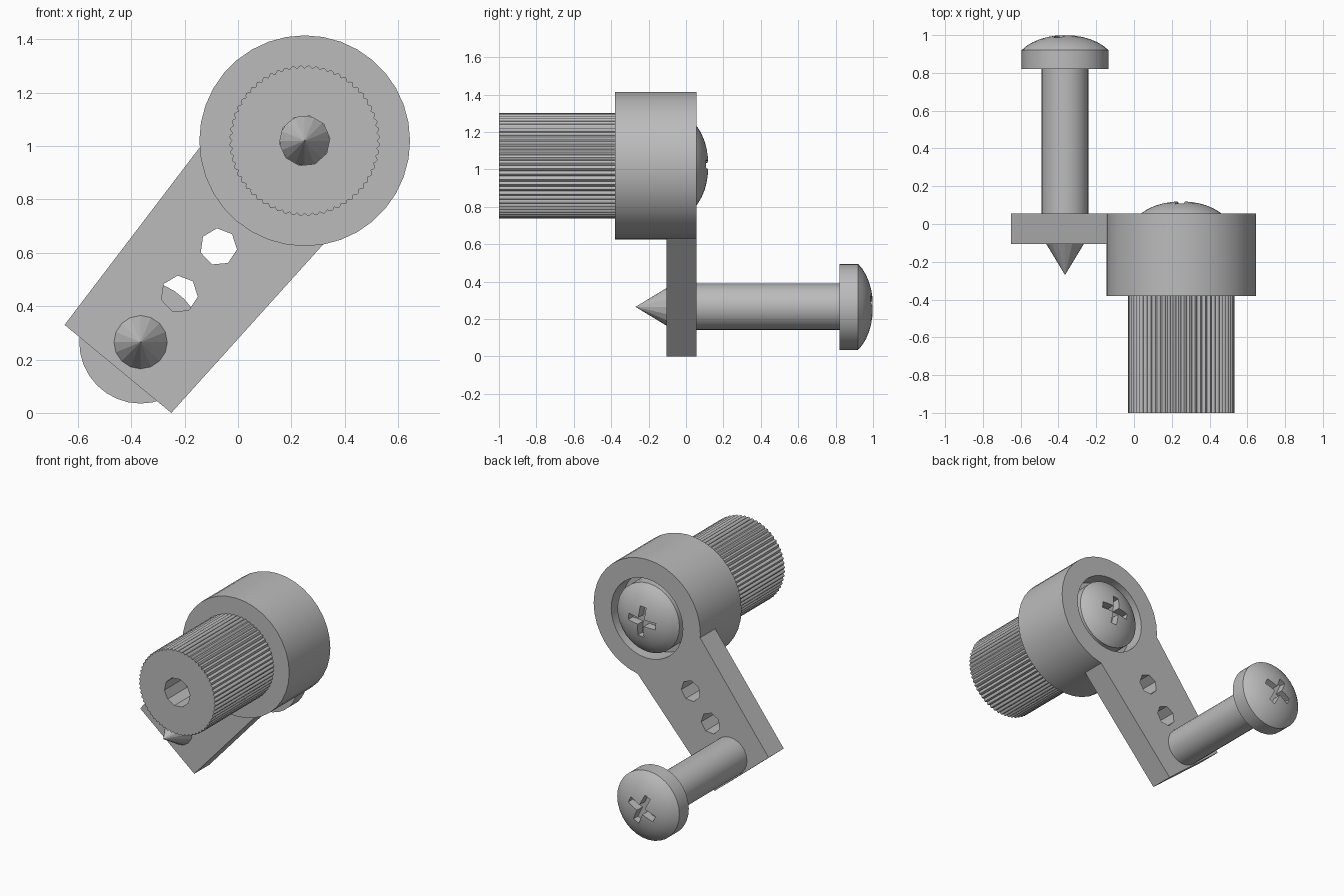
import bpy, bmesh
from math import sin, cos, pi, radians, sqrt
from mathutils import Matrix, Vector

if "Cube" in bpy.data.objects:
    bpy.data.objects.remove(bpy.data.objects["Cube"], do_unlink=True)

steel = bpy.data.materials.new("grey_steel")
steel.use_nodes = True
GREY = (0.5, 0.5, 0.5, 1)
steel.diffuse_color = GREY
steel.node_tree.nodes["Principled BSDF"].inputs["Base Color"].default_value = GREY

HUB = (0.25, 1.02)      # x, z of the hub axis
PIN = (-0.365, 0.265)   # x, z of the long screw axis


def finish(bm, name, smooth=None):
    bmesh.ops.remove_doubles(bm, verts=bm.verts, dist=1e-5)
    bmesh.ops.recalc_face_normals(bm, faces=bm.faces)
    me = bpy.data.meshes.new(name)
    bm.to_mesh(me)
    bm.free()
    me.materials.append(steel)
    ob = bpy.data.objects.new(name, me)
    bpy.context.collection.objects.link(ob)
    if smooth:
        bpy.ops.object.select_all(action='DESELECT')
        bpy.context.view_layer.objects.active = ob
        ob.select_set(True)
        bpy.ops.object.shade_smooth_by_angle(angle=radians(smooth))
    return ob


def lathe(name, profile, axis, sides, smooth=None):
    """Turn (radius, y) points around an axis parallel to y."""
    bm = bmesh.new()
    vs = [bm.verts.new((axis[0] + r, y, axis[1])) for r, y in profile]
    es = [bm.edges.new(p) for p in zip(vs, vs[1:])]
    bmesh.ops.spin(bm, geom=vs + es, cent=(axis[0], 0, axis[1]), axis=(0, 1, 0),
                   angle=2 * pi, steps=sides, use_merge=True)
    return finish(bm, name, smooth)


def prism(name, outline, y0, y1):
    """Extrude an (x, z) outline from y0 to y1."""
    bm = bmesh.new()
    face = bm.faces.new([bm.verts.new((x, y0, z)) for x, z in outline])
    ext = bmesh.ops.extrude_face_region(bm, geom=[face])
    moved = [v for v in ext["geom"] if isinstance(v, bmesh.types.BMVert)]
    bmesh.ops.translate(bm, verts=moved, vec=(0, y1 - y0, 0))
    return finish(bm, name)


def ring(center, radius, sides, start=0.0):
    return [(center[0] + radius * cos(start + 2 * pi * i / sides),
             center[1] + radius * sin(start + 2 * pi * i / sides)) for i in range(sides)]


def cut(target, cutter):
    mod = target.modifiers.new(cutter.name, 'BOOLEAN')
    mod.operation = 'DIFFERENCE'
    mod.solver = 'EXACT'
    mod.object = cutter
    cutter.hide_render = True
    cutter.hide_set(True)
    bpy.context.view_layer.objects.active = target
    bpy.ops.object.modifier_apply(modifier=mod.name)
    bpy.data.objects.remove(cutter, do_unlink=True)


def screw(name, axis, top, tip, radius, turn):
    """Pan-head screw: domed head with a cross slot, shank and pointed tip."""
    rim, dome, head_r = 0.1, 0.08, 0.23
    base = top - dome
    arc = [(head_r * sin(t), base + dome * (cos(t) - cos(pi / 3)) / (1 - cos(pi / 3)))
           for t in [pi / 3 * i / 6 for i in range(6)]]
    arc = [(r / sin(pi / 3), y) for r, y in arc]
    head = lathe(name + "_head", arc + [(head_r, base), (head_r, base - rim), (0, base - rim)],
                 axis, 32, 35)
    # cross slot
    for k in range(2):
        a = turn + k * pi / 2
        u, v = Vector((cos(a), sin(a))), Vector((-sin(a), cos(a)))
        c = Vector(axis)
        slot = prism("slot_cutter", [c + u * 0.1 * i + v * 0.022 * j
                                     for i, j in ((-1, -1), (1, -1), (1, 1), (-1, 1))],
                     top - 0.06, top + 0.05)
        cut(head, slot)
    shoulder = tip + radius * 1.65
    lathe(name + "_shank", [(0, base - rim), (radius, base - rim), (radius, shoulder)],
          axis, 24, 35)
    lathe(name + "_tip", [(radius, shoulder), (0, tip)], axis, 16)


# round hub with a counterbore at the back
lathe("hub", [(0, -0.38), (0.395, -0.38), (0.395, 0.055), (0.265, 0.055),
              (0.265, -0.07), (0, -0.07)], HUB, 36, 30)

# tapered arm meeting the hub, with two spare holes
arc = [(HUB[0] + 0.385 * cos(radians(a)), HUB[1] + 0.385 * sin(radians(a)))
       for a in range(282, 180, -10)]
arm = prism("arm", [(-0.65, 0.33), (-0.25, 0.0)] + arc, -0.105, 0.055)
for hole in ((-0.073, 0.622), (-0.22, 0.445)):
    cut(arm, prism("hole_cutter", ring(hole, 0.07, 7, radians(95)), -0.3, 0.3))

# knurled knob with a central bore
TEETH = 60
knurl = []
for i in range(TEETH):
    for j, r in enumerate((0.272, 0.279, 0.283, 0.279)):
        a = 2 * pi * (i + j / 4) / TEETH
        knurl.append((HUB[0] + r * cos(a), HUB[1] + r * sin(a)))
knob = prism("knob", knurl, -1.0, -0.37)
cut(knob, prism("bore_cutter", ring(HUB, 0.095, 10, 0.1), -1.2, -0.5))

# fasteners
screw("long_screw", PIN, 1.0, -0.27, 0.125, radians(25))
screw("hub_screw", HUB, 0.12, -0.9, 0.094, radians(5))
